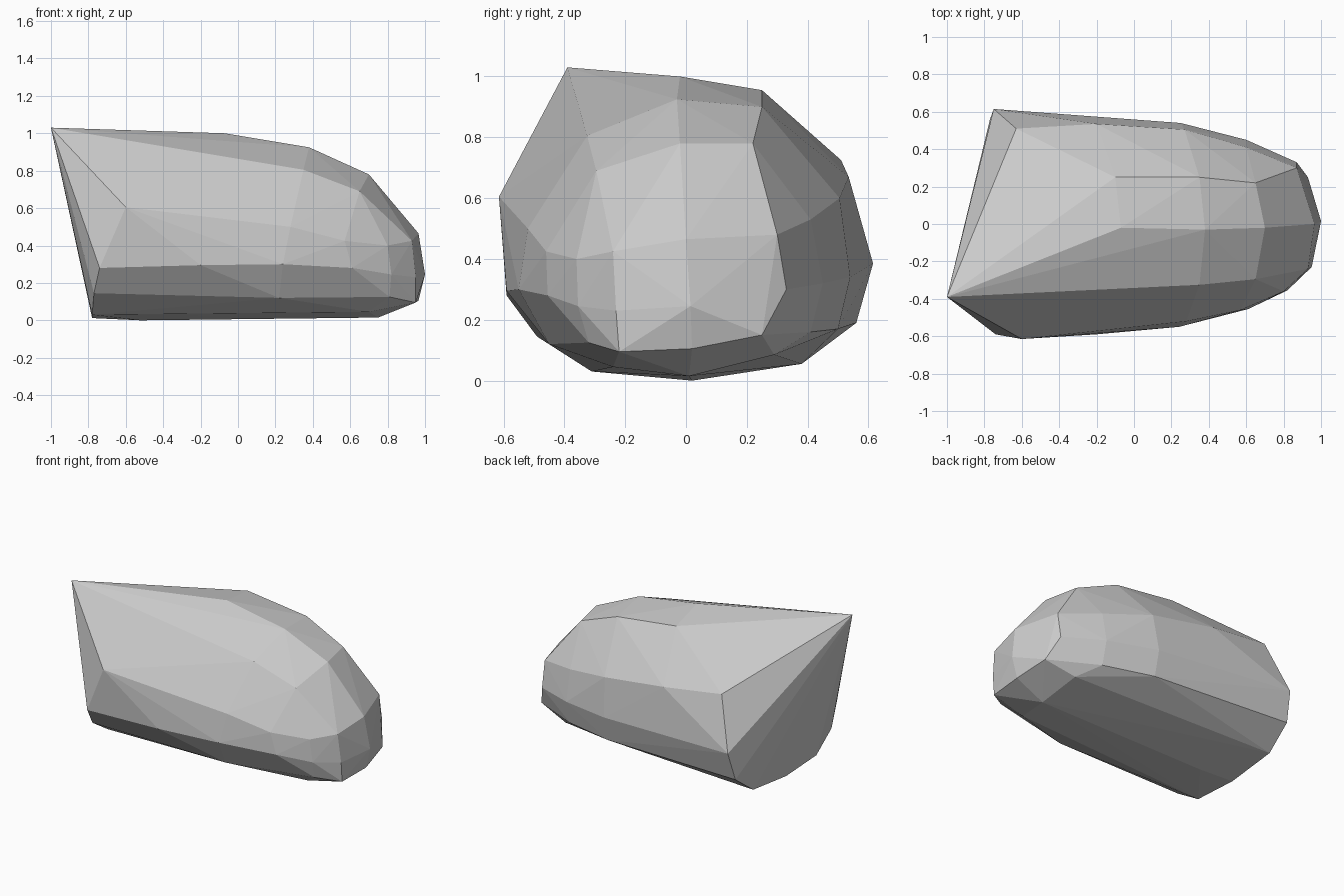
import bpy, bmesh

if "Cube" in bpy.data.objects:
    bpy.data.objects.remove(bpy.data.objects["Cube"])

# Lengthwise ridges of the rock, each running from the blunt end to the nose
top = [(-1, -.39, 1.03), (-.07, -.02, 1.0), (.38, -.03, .925), (.7, -.02, .78), (.965, 0, .465), (1, .015, .245)]
top_back = [(-.1, .25, .955), (.35, .25, .9), (.65, .22, .78), (.87, .3, .48)]
upper_back = [(-.63, .51, .725), (-.2, .535, .67), (.27, .505, .6), (.6, .41, .53)]
side_back = [(-.75, .615, .385), (.25, .54, .34), (.6, .45, .32), (.87, .33, .3)]
lower_back = [(-.77, .56, .19), (.25, .5, .17), (.6, .41, .16), (.93, .25, .15)]
bottom = [(-.78, .38, .055), (.72, .29, .085), (-.78, .02, .012), (-.52, .02, 0), (.75, .01, .015), (.965, .02, .105)]
bottom_front = [(-.78, -.31, .03), (.7, -.24, .045), (.95, -.22, .095)]
lower_front = [(-.77, -.49, .145), (.22, -.45, .12), (.81, -.32, .125)]
side_front = [(-.74, -.59, .28), (-.2, -.59, .295), (.24, -.55, .3), (.61, -.455, .28), (.82, -.355, .245), (.95, -.23, .23)]
upper_front = [(-.6, -.615, .605), (.28, -.52, .5), (.57, -.46, .425), (.8, -.36, .4), (.93, -.24, .425)]
top_front = [(.35, -.325, .805), (.65, -.295, .69)]
ridges = (top, top_back, upper_back, side_back, lower_back, bottom,
          bottom_front, lower_front, side_front, upper_front, top_front)

# Wrap the ridges in a faceted convex shell
bm = bmesh.new()
for ridge in ridges:
    for co in ridge:
        bm.verts.new(co)
hull = bmesh.ops.convex_hull(bm, input=bm.verts[:])
spare = {v for v in hull["geom_interior"] + hull["geom_unused"]
         if isinstance(v, bmesh.types.BMVert)}
bmesh.ops.delete(bm, geom=list(spare), context='VERTS')
bmesh.ops.recalc_face_normals(bm, faces=bm.faces[:])

mesh = bpy.data.meshes.new("rock")
bm.to_mesh(mesh)
bm.free()
rock = bpy.data.objects.new("rock", mesh)
bpy.context.collection.objects.link(rock)

# Plain stone colour
stone = bpy.data.materials.new("grey stone")
stone.diffuse_color = (0.6, 0.6, 0.6, 1)
stone.use_nodes = True
stone.node_tree.nodes["Principled BSDF"].inputs["Base Color"].default_value = stone.diffuse_color
mesh.materials.append(stone)
